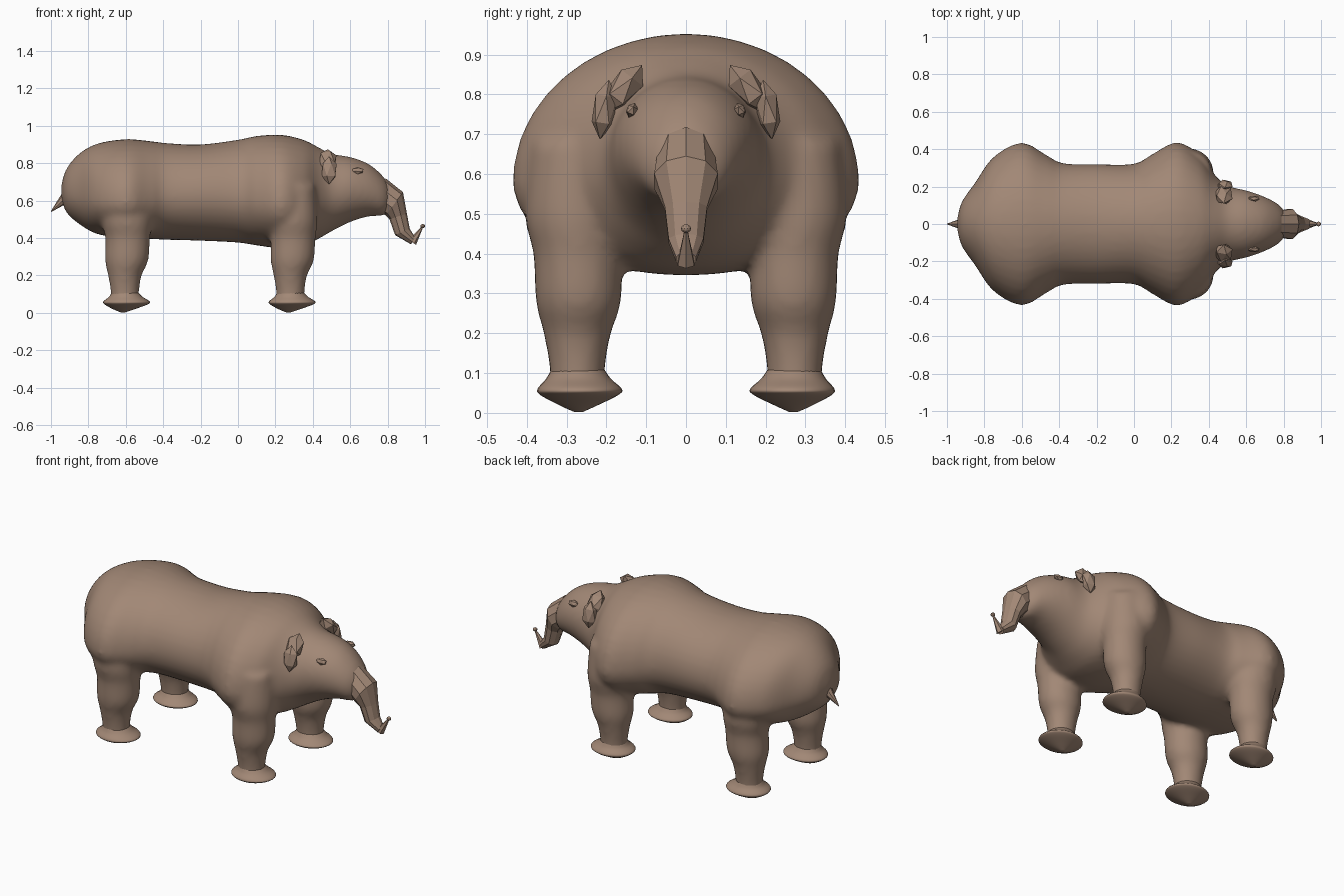
import bpy, bmesh, math
from mathutils import Vector, Matrix

cube = bpy.data.objects.get("Cube")
if cube:
    bpy.data.objects.remove(cube)

hide = bpy.data.materials.new("brown_hide")
hide.use_nodes = True
COLOUR = (0.36, 0.245, 0.18, 1)
hide.diffuse_color = COLOUR
hide.node_tree.nodes["Principled BSDF"].inputs["Base Color"].default_value = COLOUR


def loft(bm, rings):
    """Skin a list of equal point rings and close both ends."""
    loops = [[bm.verts.new(p) for p in ring] for ring in rings]
    n = len(loops[0])
    for a, b in zip(loops, loops[1:]):
        for i in range(n):
            bm.faces.new((a[i], a[(i + 1) % n], b[(i + 1) % n], b[i]))
    bm.faces.new(loops[0][::-1])
    bm.faces.new(loops[-1])


def spline(rows, steps=5):
    """Catmull-Rom interpolation between profile rows."""
    out = []
    for i in range(len(rows) - 1):
        quad = [rows[max(i - 1, 0)], rows[i], rows[i + 1], rows[min(i + 2, len(rows) - 1)]]
        for s in range(steps):
            t = s / steps
            out.append([0.5 * (2 * b + (c - a) * t + (2 * a - 5 * b + 4 * c - d) * t * t
                        + (3 * b - a - 3 * c + d) * t ** 3) for a, b, c, d in zip(*quad)])
    return out + [rows[-1]]


def finish(name, bm, smooth):
    bmesh.ops.recalc_face_normals(bm, faces=bm.faces)
    mesh = bpy.data.meshes.new(name)
    bm.to_mesh(mesh)
    bm.free()
    mesh.materials.append(hide)
    for p in mesh.polygons:
        p.use_smooth = smooth
    obj = bpy.data.objects.new(name, mesh)
    bpy.context.collection.objects.link(obj)
    return obj


def angles(n):
    return [2 * math.pi * i / n for i in range(n)]


def body_ring(x, low, high, half, mid):
    ring = []
    for a in angles(40):
        c, s = math.cos(a), math.sin(a)
        ring.append((x, half * c, mid + s * ((high - mid) if s > 0 else (mid - low))))
    return ring


def leg_rings(rows, dx, side):
    return [[(x + dx + rx * math.cos(a), side * (y + ry * math.sin(a)), z)
             for a in angles(28)] for z, x, rx, y, ry in spline(rows)]


# Torso and head: x, underside, top, half width, height of widest point
BODY = [(-.945, .62, .68, .03, .65), (-.92, .54, .765, .12, .64), (-.85, .475, .85, .22, .62),
        (-.75, .42, .905, .36, .60), (-.6, .40, .928, .435, .59), (-.47, .395, .918, .37, .60),
        (-.38, .39, .907, .325, .62), (-.2, .385, .90, .32, .63), (0, .375, .925, .322, .62),
        (.1, .36, .945, .375, .60), (.23, .345, .952, .437, .58), (.35, .36, .925, .37, .58),
        (.43, .395, .885, .265, .60), (.5, .435, .85, .205, .63), (.6, .485, .833, .18, .66),
        (.7, .515, .795, .145, .65), (.78, .52, .725, .10, .62), (.82, .56, .66, .04, .61)]
# Leg: z, x, x radius, y, y radius
LEG = [(.68, -.6, .13, .27, .12), (.5, -.595, .135, .275, .13), (.4, -.59, .12, .272, .112),
       (.28, -.595, .116, .27, .108), (.2, -.605, .09, .273, .085), (.11, -.605, .076, .273, .07),
       (.06, -.605, .076, .273, .07)]
FOOT = [(.11, -.605, .07, .272, .066), (.085, -.6, .09, .27, .082), (.06, -.596, .124, .267, .106),
        (.045, -.598, .116, .268, .098), (.02, -.61, .06, .27, .05), (.002, -.615, .012, .27, .01)]

bm = bmesh.new()
loft(bm, [body_ring(*row) for row in spline(BODY)])
for dx in (0, .885):
    for side in (-1, 1):
        loft(bm, leg_rings(LEG, dx, side))
body = finish("body_and_legs", bm, True)
remesh = body.modifiers.new("Blend", "REMESH")
remesh.mode = "VOXEL"
remesh.voxel_size = 0.016
remesh.use_smooth_shade = True
relax = body.modifiers.new("Relax", "SMOOTH")
relax.factor = 0.5
relax.iterations = 8

# Feet
for end, dx in (("rear", 0), ("front", .885)):
    for word, side in (("right", -1), ("left", 1)):
        bm = bmesh.new()
        loft(bm, leg_rings(FOOT, dx, side))
        finish(f"{end}_{word}_foot", bm, True)

# Faceted trunk: upper point, lower point and half width of each ring
TRUNK = [((.79, .718), (.76, .54), .075), ((.882, .645), (.79, .52), .084),
         ((.903, .53), (.81, .50), .056), ((.918, .45), (.84, .415), .046),
         ((.945, .405), (.925, .366), .026)]
rings = []
for (ux, uz), (lx, lz), w in TRUNK:
    top, low = Vector((ux, 0, uz)), Vector((lx, 0, lz))
    rings.append([(top + low) / 2 + (top - low) / 2 * math.cos(a) + Vector((0, w * math.sin(a), 0))
                  for a in angles(10)])
bm = bmesh.new()
loft(bm, rings)
finish("trunk", bm, False)


def cone(name, start, end, r1, r2, sides):
    start, end = Vector(start), Vector(end)
    axis = end - start
    bm = bmesh.new()
    place = Matrix.Translation((start + end) / 2) @ axis.to_track_quat("Z", "Y").to_matrix().to_4x4()
    bmesh.ops.create_cone(bm, cap_ends=True, segments=sides, radius1=r1, radius2=r2,
                          depth=axis.length, matrix=place)
    return finish(name, bm, False)


def pebble(name, centre, size, tilt, detail=1):
    bm = bmesh.new()
    place = (Matrix.Translation(centre) @ Matrix.Rotation(tilt, 4, "X")
             @ Matrix.Diagonal((*size, 1)))
    bmesh.ops.create_icosphere(bm, subdivisions=detail, radius=1, matrix=place)
    return finish(name, bm, False)


# Trunk tip and tail
cone("trunk_tip", (.932, 0, .376), (.984, 0, .456), .024, .005, 6)
pebble("trunk_tip_ball", (.987, 0, .463), (.013, .013, .011), 0, 2)
cone("tail", (-.90, 0, .635), (-1, 0, .54), .038, .002, 8)

# Ears and eyes
for word, side in (("right", -1), ("left", 1)):
    pebble(f"{word}_ear", (.48, side * .155, .815), (.052, .04, .074), side * .65)
    pebble(f"{word}_ear_flap", (.487, side * .205, .762), (.045, .032, .076), side * .15)
    pebble(f"{word}_eye", (.64, side * .136, .76), (.035, .015, .02), side * .4)
